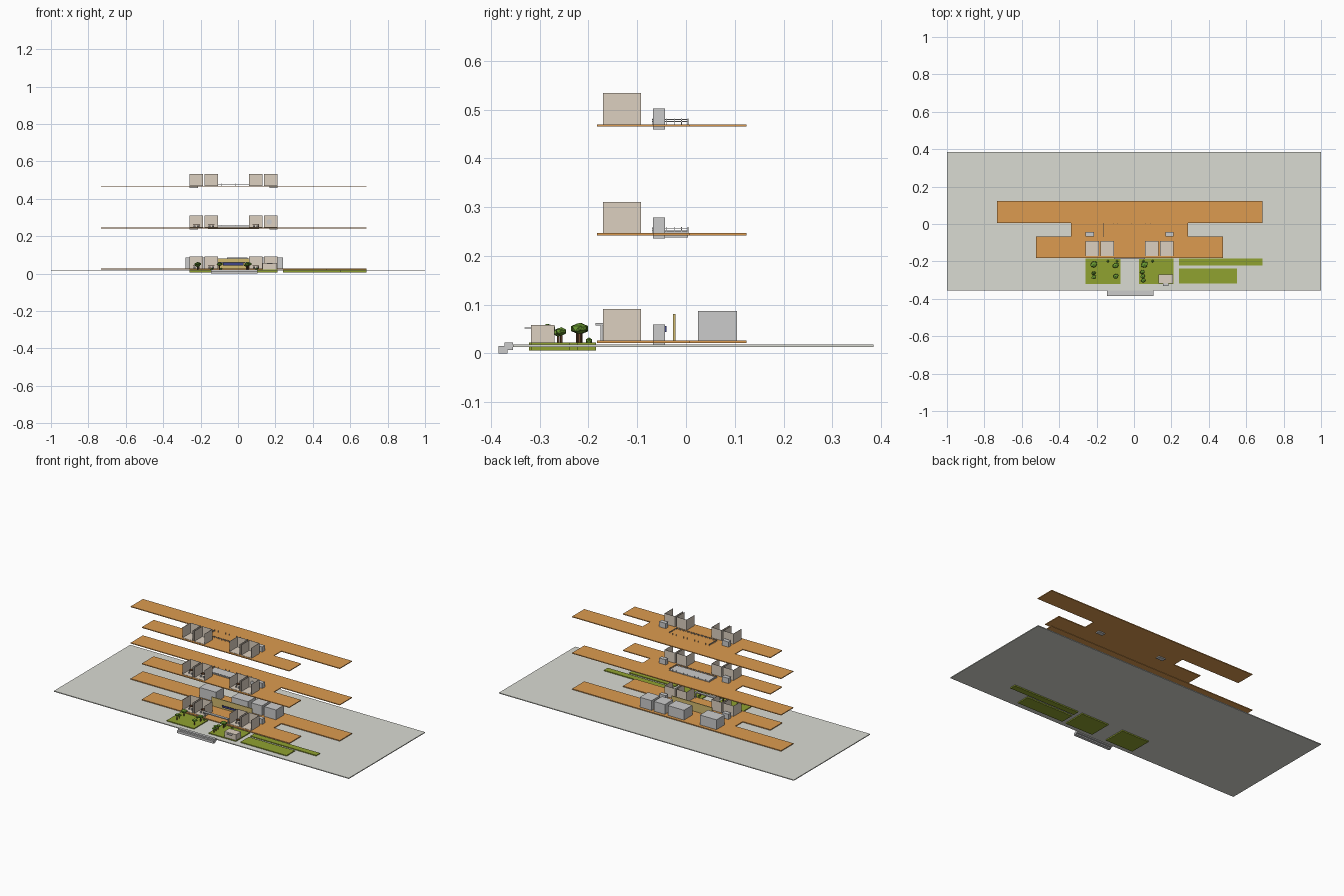
import bpy, bmesh, math
from mathutils import Matrix, Vector

if "Cube" in bpy.data.objects:
    bpy.data.objects.remove(bpy.data.objects["Cube"])

def mat(name, c):
    m = bpy.data.materials.new(name)
    m.diffuse_color = (*c, 1)
    m.use_nodes = True
    m.node_tree.nodes["Principled BSDF"].inputs["Base Color"].default_value = m.diffuse_color
    return m

ORANGE = mat("terrace_orange", (0.72, 0.33, 0.08))
GRASS = mat("grass", (0.28, 0.36, 0.03))
LEAF = mat("leaf", (0.14, 0.32, 0.03))
BARK = mat("bark", (0.16, 0.07, 0.03))
BEIGE = mat("room_beige", (0.72, 0.63, 0.53))
PAVE = mat("paving", (0.70, 0.71, 0.65))
GOLD = mat("gold_screen", (0.65, 0.50, 0.16))
BLUE = mat("dark_blue", (0.05, 0.06, 0.25))

def finish(name, bm, m=None):
    bmesh.ops.recalc_face_normals(bm, faces=bm.faces)
    me = bpy.data.meshes.new(name)
    bm.to_mesh(me)
    bm.free()
    if m:
        me.materials.append(m)
    ob = bpy.data.objects.new(name, me)
    bpy.context.collection.objects.link(ob)
    return ob

def add_box(bm, x0, x1, y0, y1, z0, z1):
    mx = Matrix.Translation(((x0+x1)/2, (y0+y1)/2, (z0+z1)/2)) @ \
        Matrix.Diagonal((x1-x0, y1-y0, z1-z0, 1))
    bmesh.ops.create_cube(bm, size=1, matrix=mx)

def boxes(name, items, m=None):
    bm = bmesh.new()
    for it in items:
        add_box(bm, *it)
    return finish(name, bm, m)

def cyl(name, x, y, z0, z1, r, m=None, n=8, r2=None):
    bm = bmesh.new()
    bmesh.ops.create_cone(bm, cap_ends=True, segments=n, radius1=r,
                          radius2=r if r2 is None else r2, depth=z1-z0,
                          matrix=Matrix.Translation((x, y, (z0+z1)/2)))
    return finish(name, bm, m)

# site plate, entrance steps, lawns
boxes("site_plate", [(-1, 1, -0.355, 0.384, 0.013, 0.018)], PAVE)
boxes("entrance_steps", [(-0.145, 0.103, -0.384, -0.366, 0, 0.015),
                         (-0.145, 0.103, -0.372, -0.355, 0.007, 0.023)])
boxes("lawns", [(-0.258, -0.073, -0.322, -0.185, 0.006, 0.023),
                (0.026, 0.211, -0.322, -0.185, 0.006, 0.023),
                (0.24, 0.552, -0.318, -0.238, 0.006, 0.023),
                (0.24, 0.686, -0.222, -0.185, 0.006, 0.023)], GRASS)

# three identical H-shaped floor slabs
OUT = [(-0.525, -0.182), (0.475, -0.182), (0.475, -0.067), (0.29, -0.067), (0.29, 0.006),
       (0.686, 0.006), (0.686, 0.124), (-0.732, 0.124), (-0.732, 0.006), (-0.338, 0.006),
       (-0.338, -0.067), (-0.525, -0.067)]
FLOORS = [0.027, 0.247, 0.470]
ROOM_X = [-0.258, -0.178, 0.060, 0.140]
T = 0.0015
for i, z in enumerate(FLOORS):
    lv = "level_%d_" % (i+1)
    bm = bmesh.new()
    f = bm.faces.new([bm.verts.new((x, y, z-0.005)) for x, y in OUT])
    ext = bmesh.ops.extrude_face_region(bm, geom=[f])
    for v in ext["geom"]:
        if isinstance(v, bmesh.types.BMVert):
            v.co.z = z
    finish(lv + "floor_slab", bm, ORANGE)
    # rooms open at the front and top
    for k, x in enumerate(ROOM_X):
        x1, y0, y1, zt = x+0.07, -0.170, -0.092, z+0.064
        boxes(lv + "room_%d" % k, [(x, x+T, y0, y1, z, zt), (x1-T, x1, y0, y1, z, zt),
                                   (x+T, x1-T, y1-T, y1, z, zt),
                                   (x+T, x1-T, y0, y1-T, z, z+T)], BEIGE)
    # lift shafts
    boxes(lv + "lifts", [(x, x+0.044, -0.068, -0.043, z-0.011, z+0.032)
                         for x in (-0.258, 0.168)])

# railings around the central court on the upper levels
for i, z in enumerate(FLOORS[1:]):
    items = []
    X0, X1, Y0, Y1 = -0.162, 0.113, -0.070, 0.005
    for h in (0.005, 0.009):
        zz = z+h
        items += [(X0, X1, Y0, Y0+T, zz, zz+T),
                  (X0, X0+T, Y0, Y1, zz, zz+T), (X1-T, X1, Y0, Y1, zz, zz+T)]
    for k in range(12):
        x = X0+(X1-X0-T)*k/11
        items += [(x, x+T, y, y+T, z, z+0.012) for y in (Y0, Y1-T)]
    for k in range(1, 5):
        y = Y0+(Y1-Y0)*k/5
        items += [(x, x+T, y, y+T, z, z+0.012) for x in (X0, X1-T)]
    boxes("court_railing_%d" % (i+2), items)
boxes("court_panel", [(-0.160, 0.111, -0.068, 0.004, 0.238, 0.251)])

# ground floor: rear service blocks, gold screen, canopy
boxes("service_blocks", [(a, b, 0.025, 0.105, 0.027, 0.087) for a, b in
                         ((-0.28, -0.167), (-0.06, 0.05), (0.07, 0.145), (0.16, 0.24))])
boxes("gold_screen", [(-0.16, 0.113, -0.027, -0.022, 0.027, 0.081)], GOLD)
boxes("entrance_canopy", [(-0.108, 0.06, -0.186, -0.170, 0.057, 0.063)])
boxes("canopy_posts", [(x, x+0.004, -0.175, -0.171, 0.027, 0.057) for x in (-0.105, 0.053)])
boxes("wall_panel", [(-0.08, 0.03, -0.043, -0.040, 0.044, 0.056)], BLUE)

# room furniture: desks, stools, round display
def desk(name, x, y, z):
    boxes(name, [(x-0.017, x+0.017, y-0.008, y+0.008, z+0.013, z+0.016)] +
          [(x+a-0.001, x+a+0.001, y+b-0.001, y+b+0.001, z, z+0.013)
           for a in (-0.015, 0.015) for b in (-0.006, 0.006)], BARK)
    for s in (-1, 1):
        cyl(name + "_stool", x+s*0.009, y-0.018, z, z+0.009, 0.005)

for i, z in enumerate(FLOORS[:2]):
    for x in ROOM_X[:3]:
        desk("desk", x+0.035, -0.122, z+0.0015)
bm = bmesh.new()
bmesh.ops.create_cone(bm, cap_ends=True, segments=16, radius1=0.014, radius2=0.014, depth=0.004,
                      matrix=Matrix.Translation((0.167, -0.098, 0.277)) @ Matrix.Rotation(math.pi/2, 4, 'X'))
finish("round_display", bm)

# kiosk with awning on the right lawn
boxes("kiosk", [(0.13, 0.209, -0.318, -0.270, 0.022, 0.058)], BEIGE)
boxes("kiosk_awning", [(0.155, 0.185, -0.331, -0.318, 0.051, 0.053)])

# trees: trunk plus faceted crown
def tree(x, y, zt, r, h):
    cyl("trunk", x, y, 0.022, zt-h*0.6, r*0.22, BARK, 6)
    bm = bmesh.new()
    for dx, dy, s in ((0, 0, 1), (0.5, 0.3, 0.6), (-0.5, -0.2, 0.6)):
        bmesh.ops.create_icosphere(bm, subdivisions=1, radius=1, matrix=Matrix.Translation(
            (x+dx*r, y+dy*r, zt-h/2)) @ Matrix.Diagonal((r*s, r*s, h/2*s, 1)))
    finish("crown", bm, LEAF)

for x, y, zt, r, h in [(-0.215, -0.216, 0.063, 0.018, 0.024), (-0.215, -0.262, 0.052, 0.011, 0.018),
                       (-0.215, -0.284, 0.061, 0.012, 0.014), (-0.098, -0.222, 0.062, 0.016, 0.022),
                       (-0.098, -0.280, 0.060, 0.014, 0.020), (0.055, -0.218, 0.063, 0.018, 0.024),
                       (0.045, -0.256, 0.054, 0.012, 0.018), (0.046, -0.280, 0.060, 0.012, 0.016),
                       (0.050, -0.302, 0.056, 0.012, 0.016)]:
    tree(x, y, zt, r, h)

# low shrubs by the building
for x in (-0.14, -0.09, 0.05, 0.10):
    bm = bmesh.new()
    bmesh.ops.create_icosphere(bm, subdivisions=1, radius=0.007,
                               matrix=Matrix.Translation((x, -0.199, 0.026)))
    finish("shrub", bm, LEAF)
